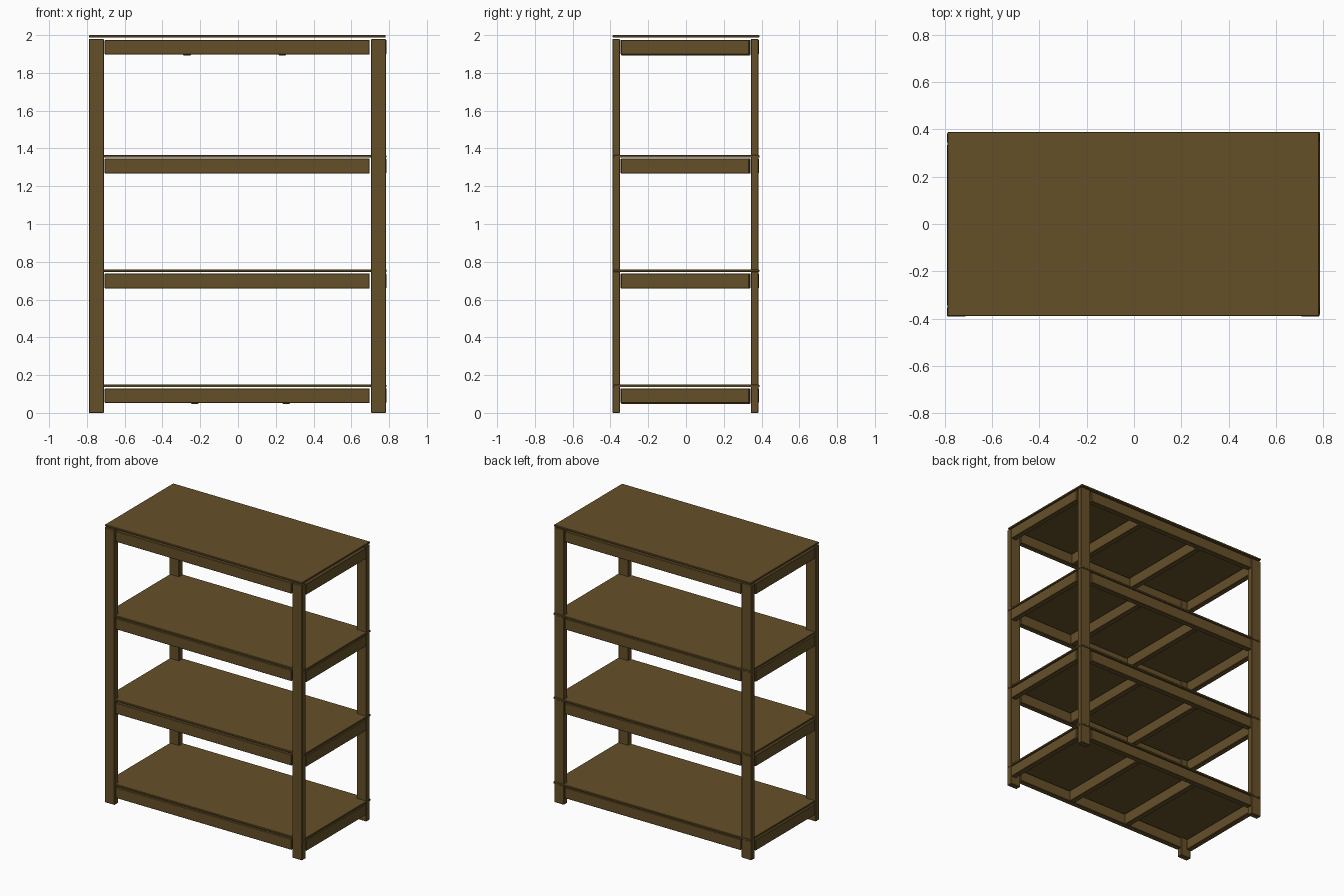
import bpy

if "Cube" in bpy.data.objects:
    bpy.data.objects.remove(bpy.data.objects["Cube"])

wood = bpy.data.materials.new("brown_wood")
wood.diffuse_color = (0.13, 0.08, 0.022, 1)
wood.use_nodes = True
wood.node_tree.nodes["Principled BSDF"].inputs["Base Color"].default_value = wood.diffuse_color


def box(name, x, y, z, bevel=0.003):
    """Bevelled board given (min, max) ranges on each axis."""
    centre = [(a + b) / 2 for a, b in (x, y, z)]
    bpy.ops.mesh.primitive_cube_add(size=1, location=centre)
    ob = bpy.context.object
    ob.name = name
    ob.scale = [b - a for a, b in (x, y, z)]
    bpy.ops.object.transform_apply(location=False, rotation=False, scale=True)
    mod = ob.modifiers.new("edge", "BEVEL")
    mod.width = bevel
    mod.segments = 1
    ob.data.materials.append(wood)
    return ob


# Corner posts
for xn, x in (("left", (-0.79, -0.71)), ("right", (0.705, 0.783))):
    for yn, y in (("front", (-0.39, -0.35)), ("back", (0.343, 0.383))):
        box(f"{yn}_{xn}_post", x, y, (0, 1.98))

# Each level: rail bottom, rail top, board bottom, board top, joist positions, joist drop
levels = [
    (0.052, 0.130, 0.136, 0.149, (-0.23, 0.255), 0.004),
    (0.659, 0.738, 0.746, 0.759, (-0.25, 0.245), 0.0),
    (1.267, 1.347, 1.351, 1.364, (-0.25, 0.245), 0.0),
    (1.897, 1.975, 1.987, 2.000, (-0.27, 0.235), 0.004),
]
for i, (r0, r1, b0, b1, joists, drop) in enumerate(levels, 1):
    # Long rails between the posts
    box(f"front_rail_{i}", (-0.706, 0.697), (-0.387, -0.347), (r0, r1))
    box(f"back_rail_{i}", (-0.706, 0.697), (0.346, 0.386), (r0, r1))
    # Short end rails
    box(f"left_end_rail_{i}", (-0.79, -0.75), (-0.345, 0.335), (r0, r1))
    box(f"right_end_rail_{i}", (0.746, 0.786), (-0.345, 0.335), (r0, r1))
    # Cross joists under the board
    for j, x in enumerate(joists, 1):
        box(f"joist_{i}_{j}", (x - 0.02, x + 0.02), (-0.345, 0.342),
            (r0 - drop, r1))
    # Shelf board; the top one covers the posts
    s = 0.0 if i == 4 else 0.005
    box(f"shelf_board_{i}", (-0.788 + s, 0.781 + s), (-0.388 + s, 0.388),
        (b0, b1), 0.002)
